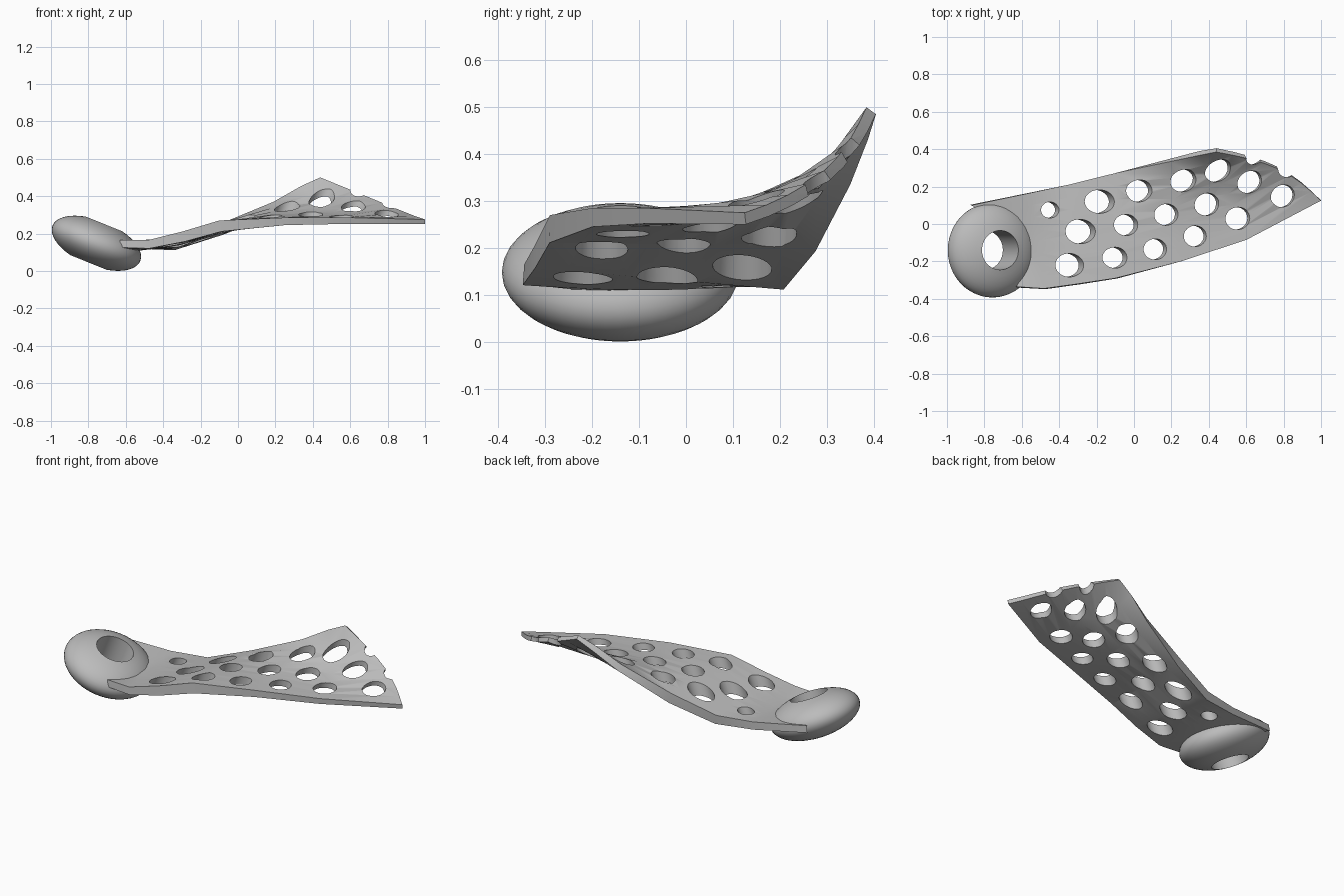
import bpy, bmesh, math
from mathutils import Vector, Matrix

cube = bpy.data.objects.get("Cube")
if cube:
    bpy.data.objects.remove(cube, do_unlink=True)

TILT = math.radians(22)

grey = bpy.data.materials.new("plain_grey")
grey.use_nodes = True
grey.diffuse_color = (0.5, 0.5, 0.5, 1)
grey.node_tree.nodes["Principled BSDF"].inputs["Base Color"].default_value = (0.5, 0.5, 0.5, 1)


def make_object(name, bm):
    bmesh.ops.recalc_face_normals(bm, faces=bm.faces)
    mesh = bpy.data.meshes.new(name)
    bm.to_mesh(mesh)
    bm.free()
    mesh.materials.append(grey)
    obj = bpy.data.objects.new(name, mesh)
    bpy.context.collection.objects.link(obj)
    return obj


def activate(obj):
    bpy.ops.object.select_all(action='DESELECT')
    obj.select_set(True)
    bpy.context.view_layer.objects.active = obj


def shade(obj, degrees):
    activate(obj)
    bpy.ops.object.shade_smooth_by_angle(angle=math.radians(degrees))


# Ring: flattened round body with a straight hole, turned from a profile
RADIUS, HALF_HEIGHT, HOLE = 0.253, 0.122, 0.105
limit = math.acos(HOLE / RADIUS)
bm = bmesh.new()
profile = []
for i in range(17):
    a = limit * (i / 8 - 1)
    profile.append(bm.verts.new((RADIUS * math.cos(a), 0, HALF_HEIGHT * math.sin(a))))
edges = [bm.edges.new((profile[i], profile[(i + 1) % 17])) for i in range(17)]
bmesh.ops.spin(bm, geom=profile + edges, cent=(0, 0, 0), axis=(0, 0, 1),
               angle=math.tau, steps=48, use_duplicate=False)
bmesh.ops.remove_doubles(bm, verts=bm.verts, dist=0.0005)
bm.transform(Matrix.Translation((-0.757, -0.14, 0.148)) @ Matrix.Rotation(TILT, 4, 'Y'))
ring = make_object("ring", bm)
shade(ring, 35)

# Blade: front edge, back edge, bulge (x, y, z), curl power and thickness per station
stations = [
    ((-0.63, -0.335, 0.165), (-0.87, 0.10, 0.20), (0.17, 0, -0.025), 2, 0.04),
    ((-0.48, -0.345, 0.165), (-0.56, 0.165, 0.165), (0, 0, -0.01), 1, 0.045),
    ((-0.3, -0.32, 0.21), (-0.35, 0.21, 0.165), (0, 0, 0.0), 1, 0.055),
    ((-0.1, -0.29, 0.27), (-0.1, 0.272, 0.25), (0, 0, 0.005), 1, 0.06),
    ((0.25, -0.2, 0.285), (0.19, 0.333, 0.37), (0, 0, 0), 3, 0.04),
    ((0.6, -0.085, 0.285), (0.34, 0.365, 0.455), (0.03, 0.02, 0), 2.6, 0.033),
    ((1.0, 0.125, 0.275), (0.44, 0.385, 0.50), (0.05, 0.04, -0.015), 1.1, 0.025),
]
COLS = 9
bm = bmesh.new()
top, depth = [], []
for front, back, bulge, power, thick in stations:
    row = []
    for j in range(COLS):
        t = j / (COLS - 1)
        p = Vector(front).lerp(Vector(back), t)
        p.z = front[2] + (back[2] - front[2]) * t ** power
        p += Vector(bulge) * math.sin(math.pi * t)
        row.append(bm.verts.new(p))
    top.append(row)
    depth.append(thick)


def skin(grid):
    for r0, r1 in zip(grid, grid[1:]):
        for j in range(COLS - 1):
            bm.faces.new((r0[j], r1[j], r1[j + 1], r0[j + 1]))


skin(top)
bm.normal_update()
under = [[bm.verts.new(v.co - v.normal * d) for v in row] for row, d in zip(top, depth)]
skin(under)


def border(grid):
    return (grid[0] + [r[-1] for r in grid[1:-1]] + grid[-1][::-1]
            + [r[0] for r in grid[-2:0:-1]])


a, b = border(top), border(under)
for i in range(len(a)):
    k = (i + 1) % len(a)
    bm.faces.new((a[i], a[k], b[k], b[i]))
bmesh.ops.triangulate(bm, faces=bm.faces)
blade = make_object("perforated_blade", bm)

# Drill cutters: centre and radius, all leaning the same way as the ring
holes = [
    (-0.46, 0.075, 0.14, 0.043), (-0.2, 0.12, 0.19, 0.063), (0.01, 0.177, 0.24, 0.059),
    (0.24, 0.232, 0.28, 0.06), (0.44, 0.285, 0.36, 0.06), (-0.3, -0.04, 0.17, 0.065),
    (-0.055, -0.005, 0.24, 0.057), (0.16, 0.05, 0.26, 0.057), (0.38, 0.105, 0.28, 0.06),
    (0.605, 0.225, 0.31, 0.06), (-0.355, -0.22, 0.17, 0.063), (-0.115, -0.18, 0.23, 0.056),
    (0.105, -0.135, 0.26, 0.056), (0.32, -0.065, 0.27, 0.056), (0.55, 0.03, 0.28, 0.06),
    (0.785, 0.15, 0.28, 0.06), (0.635, 0.365, 0.40, 0.047), (0.815, 0.305, 0.33, 0.055),
]
bm = bmesh.new()
for x, y, z, r in holes:
    bmesh.ops.create_cone(bm, cap_ends=True, segments=32, radius1=r, radius2=r, depth=0.34,
                          matrix=Matrix.Translation((x, y, z)) @ Matrix.Rotation(TILT, 4, 'Y'))
cutter = make_object("drill_cutter", bm)
cutter.hide_render = True

cut = blade.modifiers.new("drill_holes", 'BOOLEAN')
cut.operation = 'DIFFERENCE'
cut.solver = 'EXACT'
cut.use_self = True
cut.object = cutter
activate(blade)
bpy.ops.object.modifier_apply(modifier=cut.name)
bpy.data.objects.remove(cutter, do_unlink=True)
shade(blade, 30)
